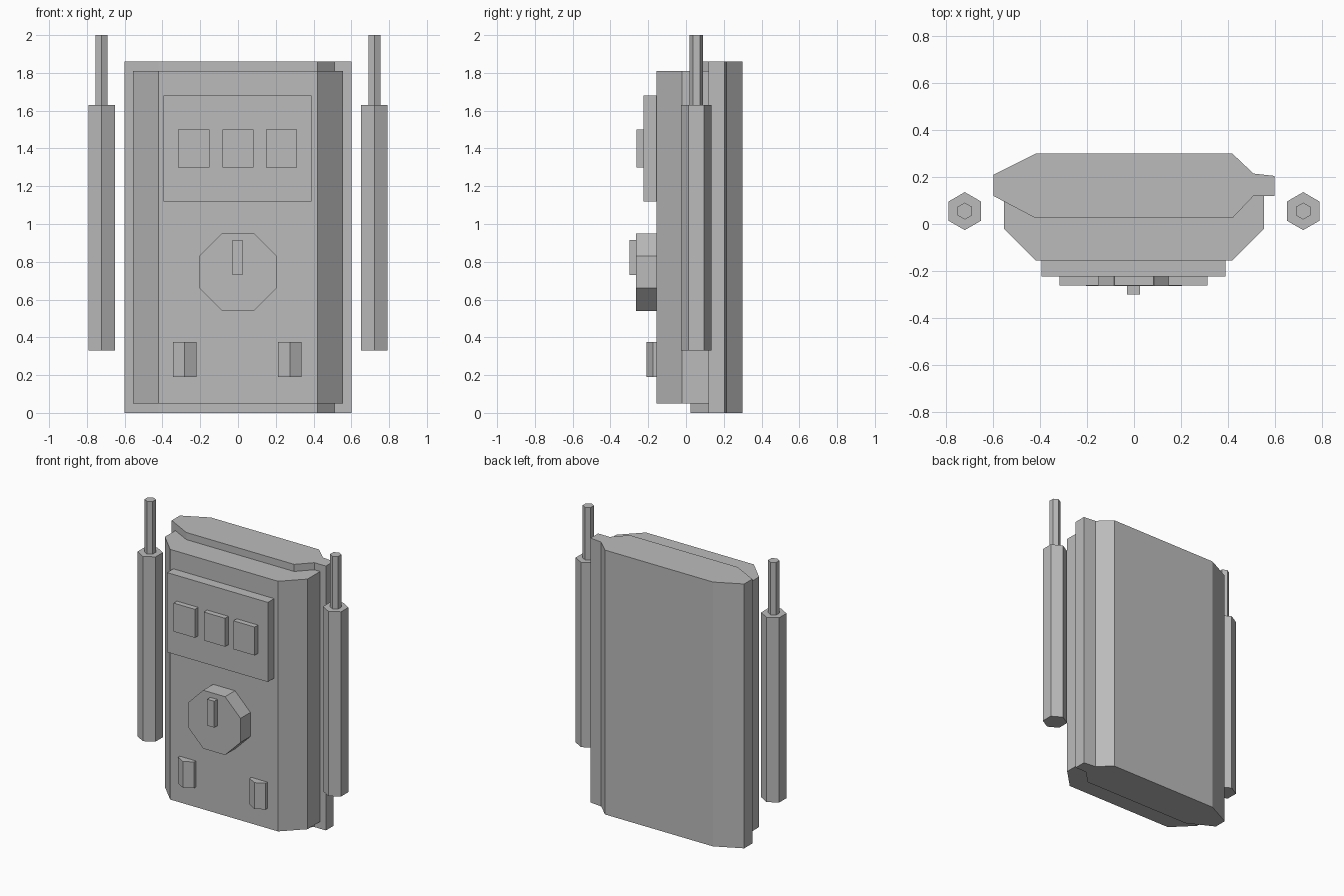
import bpy, bmesh, math
from mathutils import Vector

start_cube = bpy.data.objects.get("Cube")
if start_cube:
    bpy.data.objects.remove(start_cube, do_unlink=True)

grey = bpy.data.materials.new("plain_grey")
grey.use_nodes = True
colour = (0.5, 0.5, 0.5, 1)
grey.diffuse_color = colour
grey.node_tree.nodes["Principled BSDF"].inputs["Base Color"].default_value = colour


def prism(name, outline, low, high, axis="z"):
    """Extrude a flat outline along z (outline in x, y) or y (outline in x, z)."""
    bm = bmesh.new()

    def place(p):
        return (p[0], p[1], low) if axis == "z" else (p[0], low, p[1])

    face = bm.faces.new([bm.verts.new(place(p)) for p in outline])
    offset = Vector((0, 0, high - low) if axis == "z" else (0, high - low, 0))
    top = bmesh.ops.extrude_face_region(bm, geom=[face], use_keep_orig=True)
    moved = [v for v in top["geom"] if isinstance(v, bmesh.types.BMVert)]
    bmesh.ops.translate(bm, verts=moved, vec=offset)
    bmesh.ops.recalc_face_normals(bm, faces=bm.faces)
    mesh = bpy.data.meshes.new(name)
    bm.to_mesh(mesh)
    bm.free()
    mesh.materials.append(grey)
    obj = bpy.data.objects.new(name, mesh)
    bpy.context.collection.objects.link(obj)
    return obj


def ngon(cx, cy, radius, sides, turn):
    angles = [turn + math.tau * i / sides for i in range(sides)]
    return [(cx + radius * math.cos(a), cy + radius * math.sin(a)) for a in angles]


def plate(name, x0, x1, z0, z1, front, back):
    return prism(name, [(x0, z0), (x1, z0), (x1, z1), (x0, z1)], front, back, "y")


# Front casing with chamfered front corners
prism("front_casing", [(-0.555, 0.12), (-0.555, -0.02), (-0.42, -0.155),
                       (0.42, -0.155), (0.555, -0.02), (0.555, 0.12)], 0.05, 1.81)

# Back casing with a wide edge on one side and a narrow flange on the other
prism("back_casing", [(-0.6, 0.12), (-0.42, 0.025), (0.42, 0.025), (0.51, 0.12),
                      (0.6, 0.12), (0.6, 0.205), (0.51, 0.215), (0.42, 0.3),
                      (-0.42, 0.3), (-0.6, 0.21)], 0, 1.86)

# Raised panel with three buttons
plate("button_panel", -0.395, 0.39, 1.12, 1.68, -0.225, -0.15)
for i, x in enumerate((-0.235, 0, 0.23)):
    plate(f"button_{i + 1}", x - 0.083, x + 0.083, 1.3, 1.5, -0.262, -0.22)

# Octagonal dial and pointer
prism("dial", ngon(0, 0.745, 0.222, 8, math.pi / 8), -0.265, -0.15, "y")
plate("dial_pointer", -0.03, 0.025, 0.73, 0.915, -0.3, -0.26)

# Six-sided knobs half sunk in the front, and the rods on both sides
for side, sign in (("right", -1), ("left", 1)):
    knob_x = 0.275 if sign > 0 else -0.282
    prism(f"{side}_knob", ngon(knob_x, -0.138, 0.072, 6, math.pi / 2), 0.19, 0.375)
    rod_x = sign * 0.722
    prism(f"{side}_rod", ngon(rod_x, 0.055, 0.081, 6, math.pi / 2), 0.33, 1.63)
    prism(f"{side}_rod_tip", ngon(rod_x, 0.055, 0.036, 6, math.pi / 2), 1.62, 2.0)
